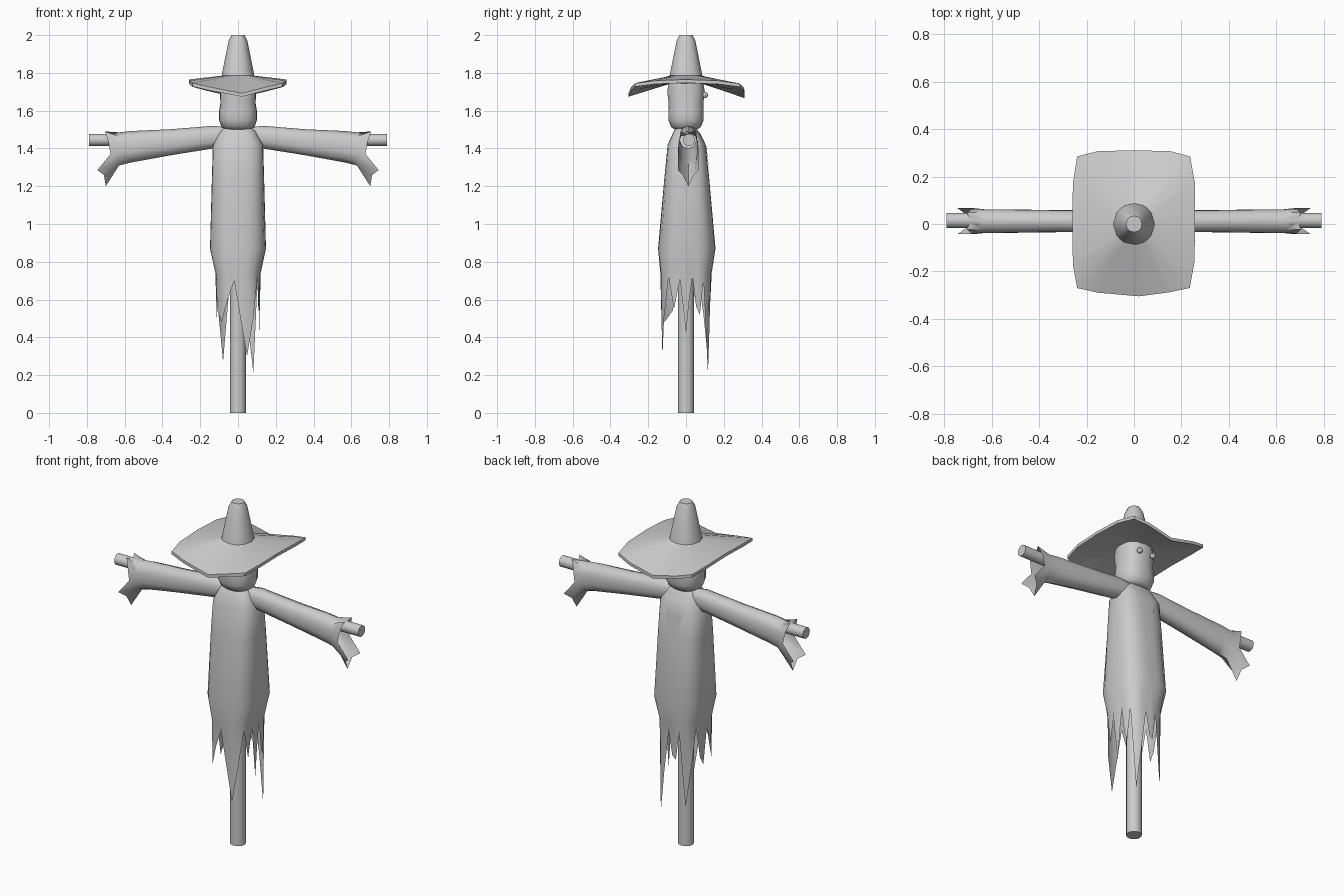
import bpy, bmesh
from math import sin, cos, radians, pi
from mathutils import Vector

cube = bpy.data.objects.get("Cube")
if cube:
    bpy.data.objects.remove(cube)

grey = bpy.data.materials.new("plain_grey")
grey.use_nodes = True
colour = (0.6, 0.6, 0.6, 1)
grey.diffuse_color = colour
grey.node_tree.nodes["Principled BSDF"].inputs["Base Color"].default_value = colour


def finish(name, bm, angle=40):
    bmesh.ops.recalc_face_normals(bm, faces=bm.faces)
    me = bpy.data.meshes.new(name)
    bm.to_mesh(me)
    bm.free()
    me.materials.append(grey)
    ob = bpy.data.objects.new(name, me)
    bpy.context.collection.objects.link(ob)
    bpy.ops.object.select_all(action='DESELECT')
    ob.select_set(True)
    bpy.context.view_layer.objects.active = ob
    bpy.ops.object.shade_smooth_by_angle(angle=radians(angle))
    return ob


def loft(name, rings, closed=True, start=False, end=False, angle=40):
    """Skin a list of rings that all have the same number of points."""
    bm = bmesh.new()
    rows = [[bm.verts.new(p) for p in ring] for ring in rings]
    n = len(rows[0])
    for a, b in zip(rows, rows[1:]):
        for i in range(n if closed else n - 1):
            j = (i + 1) % n
            bm.faces.new((a[i], a[j], b[j], b[i]))
    if start:
        bm.faces.new(rows[0])
    if end:
        bm.faces.new(rows[-1])
    return finish(name, bm, angle)


def outline(deg, a, b, power):
    """Point of a rounded box outline in a given direction."""
    c, s = cos(radians(deg)), sin(radians(deg))
    r = (abs(c / a) ** power + abs(s / b) ** power) ** (-1 / power)
    return r * c, r * s


def rod(name, p, q, radius):
    steps = [2 * pi * i / 16 for i in range(16)]
    p, q = Vector(p), Vector(q)
    turn = (q - p).to_track_quat('Z', 'Y')
    ring = [turn @ Vector((radius * cos(t), radius * sin(t), 0)) for t in steps]
    loft(name, [[p + v for v in ring], [q + v for v in ring]], start=True, end=True)


# Wooden frame
rod("upright_pole", (0, 0, 0), (0, 0, 1.5), 0.042)
rod("crossbar", (-0.79, 0.015, 1.445), (0.79, 0.015, 1.445), 0.032)

# Robe: direction in degrees and height of each point of the ragged hem
hem = [(0, .42), (9, .6), (17, .72), (26, .56), (34, .52), (42, .7), (55, .21),
       (67, .46), (80, .7), (90, .56), (100, .54), (109, .7), (124, .27),
       (138, .52), (150, .72), (165, .54), (180, .49), (197, .7), (213, .54),
       (233, .48), (246, .6), (261, .7), (276, .5), (291, .3), (305, .5),
       (318, .72), (330, .55), (344, .71)]
# height, half width, half depth, depth centre
robe_profile = [(1.52, .06, .045, 0), (1.49, .095, .065, 0), (1.42, .133, .1, .003),
                (1.25, .138, .118, .004), (.87, .148, .152, .004), (.74, .12, .136, 0)]
rings = []
for z, a, b, yc in robe_profile:
    pts = [outline(d, a, b, 3) for d, _ in hem]
    rings.append([(x, y + yc, z) for x, y in pts])
last = []
for d, z in hem:
    x, y = outline(d, .112, .126, 4)
    last.append((x, y, z))
rings.append(last)
robe = loft("robe", rings, start=True)

# Pointed neckline on the face side, hugging the robe
rows = []
for i in range(9):
    t = i / 8
    half = 0.003 + 0.075 * t
    rows.append([(half * k / 3, 0.3, 1.17 + 0.32 * t) for k in range(-3, 4)])
neckline = loft("neckline", rows, closed=False)
wrap = neckline.modifiers.new("hug", 'SHRINKWRAP')
wrap.target = robe
wrap.wrap_method = 'PROJECT'
wrap.use_project_y = True
wrap.use_project_z = False
wrap.use_negative_direction = True
wrap.use_positive_direction = False
wrap.offset = 0.004

# Sleeves with torn open cuffs: position, top, bottom, half depth
sleeve_profile = [(.05, 1.51, 1.42, .04), (.13, 1.52, 1.40, .045),
                  (.35, 1.502, 1.365, .047), (.57, 1.492, 1.325, .05),
                  (.63, 1.485, 1.31, .05)]
cuff = [(.69, 0, 1.47), (.705, .035, 1.49), (.685, .052, 1.43), (.675, .055, 1.37),
        (.745, .055, 1.285), (.71, .03, 1.26), (.70, 0, 1.20)]
cuff += [(x, -y, z) for x, y, z in cuff[-2:0:-1]]
for side, label in ((1, "left"), (-1, "right")):
    rings = []
    for x, top, low, depth in sleeve_profile:
        ring = []
        for k in range(12):
            y, z = outline(90 - 30 * k, depth, (top - low) / 2, 2.6)
            ring.append((side * x, y + .012, z + (top + low) / 2))
        rings.append(ring)
    rings.append([(side * x, y + .012, z) for x, y, z in cuff])
    loft(label + "_sleeve", rings, start=True, angle=50)

# Head: height, half width, half depth
head_profile = [(1.5, .065, .06), (1.515, .088, .08), (1.55, .1, .094), (1.6, .1, .094),
                (1.64, .093, .092), (1.7, .096, .1), (1.76, .09, .09)]
loft("head", [[(*outline(d, a, b, 2.6), z) for d in range(0, 360, 20)]
              for z, a, b in head_profile], start=True, end=True, angle=60)

# Eyes
for side, label in ((1, "left"), (-1, "right")):
    bm = bmesh.new()
    bmesh.ops.create_uvsphere(bm, u_segments=8, v_segments=6, radius=0.016)
    bmesh.ops.translate(bm, verts=bm.verts, vec=(side * .045, .102, 1.683))
    finish(label + "_eye", bm)

# Hat: drooping rectangular brim that flows into a blunt cone
brim = [(.258, 0), (.257, .17), (.237, .285), (.15, .308), (0, .31), (-.15, .308),
        (-.24, .285), (-.258, .17), (-.26, 0), (-.258, -.17), (-.24, -.27),
        (-.15, -.29), (.02, -.305), (.15, -.288), (.235, -.27), (.255, -.16)]


def droop(x, y):
    return 1.765 - 0.075 * (abs(y) / .3) ** 2 * (1 - abs(x) / .35)


def hat_ring(radius, z):
    dirs = [Vector((x, y)).normalized() * radius for x, y in brim]
    return [(v.x, v.y, z) for v in dirs]


loft("hat", [hat_ring(.085, 1.745),
             [(x, y, droop(x, y) - .018) for x, y in brim],
             [(x, y, droop(x, y)) for x, y in brim],
             hat_ring(.087, 1.785), hat_ring(.05, 1.97), hat_ring(.034, 2.0)],
     start=True, end=True, angle=35)
